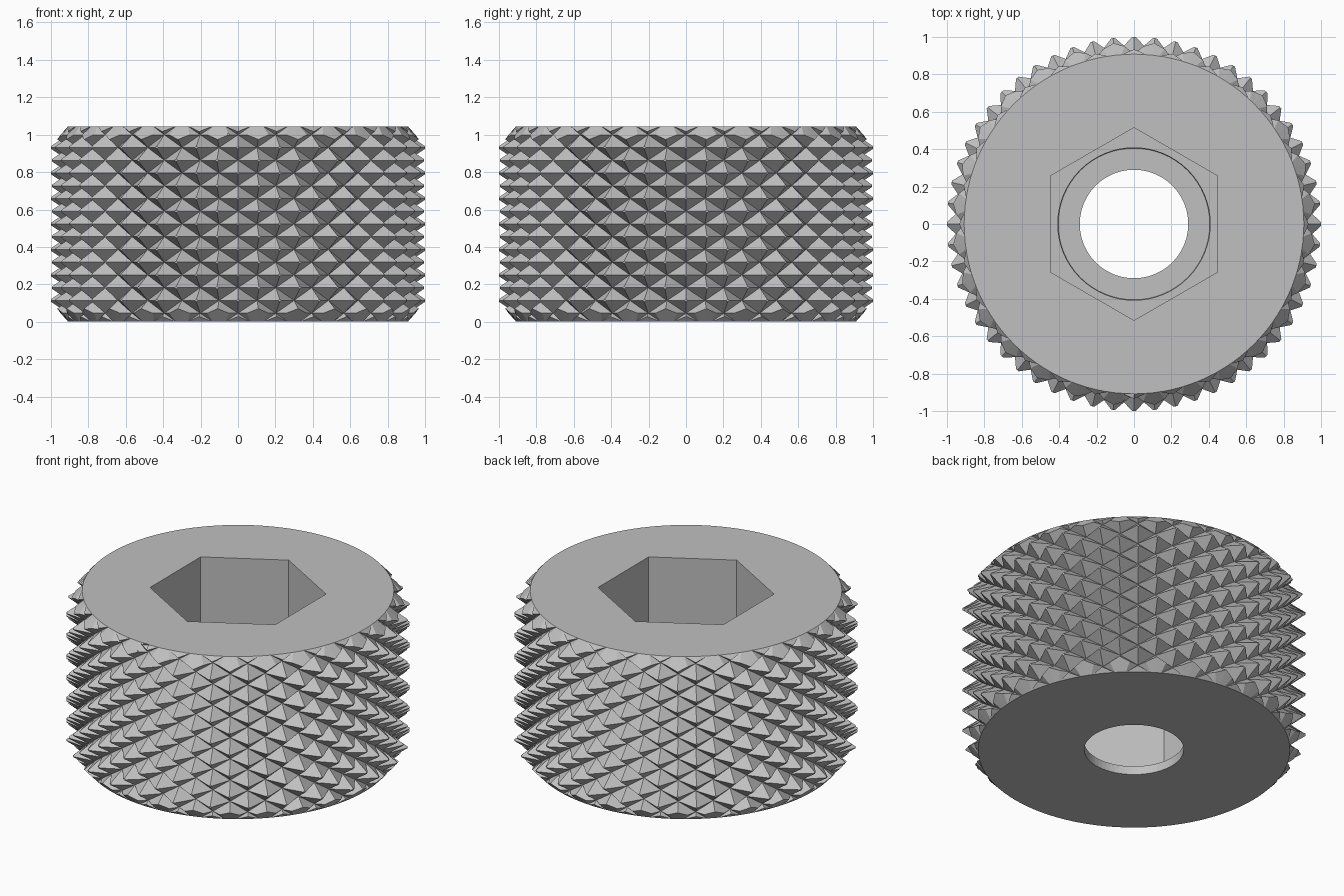
import bpy
import math

if "Cube" in bpy.data.objects:
    bpy.data.objects.remove(bpy.data.objects["Cube"])

HEIGHT = 1.045
R_OUT, R_VALLEY, R_PEAK = 1.0, 0.908, 1.01
TEETH, ROWS, PITCH = 28, 8, 0.1363
CHAMFER = 0.1
HEX_FLOOR, RING_FLOOR = 0.09, 0.055

steel = bpy.data.materials.new("plain grey")
steel.diffuse_color = (0.53, 0.53, 0.53, 1)
steel.use_nodes = True
steel.node_tree.nodes["Principled BSDF"].inputs["Base Color"].default_value = steel.diffuse_color


def make_object(name, verts, faces):
    mesh = bpy.data.meshes.new(name)
    mesh.from_pydata(verts, [], faces)
    mesh.materials.append(steel)
    obj = bpy.data.objects.new(name, mesh)
    bpy.context.collection.objects.link(obj)
    return obj


def lathe(name, profile, sides, start=0.0):
    """Solid of revolution from (radius, height) points, capped at both ends."""
    verts, faces = [], []
    for r, z in profile:
        for i in range(sides):
            a = start + math.tau * i / sides
            verts.append((r * math.cos(a), r * math.sin(a), z))
    for j in range(len(profile) - 1):
        for i in range(sides):
            k = (i + 1) % sides
            faces.append((j * sides + i, j * sides + k,
                          (j + 1) * sides + k, (j + 1) * sides + i))
    faces.append(tuple(reversed(range(sides))))
    top = (len(profile) - 1) * sides
    faces.append(tuple(range(top, top + sides)))
    return make_object(name, verts, faces)


def combine(target, cutter, operation):
    mod = target.modifiers.new(operation, 'BOOLEAN')
    mod.operation = operation
    mod.solver = 'EXACT'
    mod.object = cutter
    bpy.context.view_layer.objects.active = target
    bpy.ops.object.modifier_apply(modifier=mod.name)
    bpy.data.objects.remove(cutter, do_unlink=True)


# Knurled column: a checkerboard of peaks and valleys forming diamond pyramids
n = TEETH * 2
levels = ROWS * 2 + 1
z0 = (HEIGHT - ROWS * PITCH) / 2
verts, faces = [], []
for j in range(levels):
    for i in range(n):
        r = R_PEAK if (i + j) % 2 == 0 else R_VALLEY
        a = math.tau * i / n
        verts.append((r * math.cos(a), r * math.sin(a), z0 + j * PITCH / 2))
for j in range(levels - 1):
    for i in range(n):
        k = (i + 1) % n
        a, b = j * n + i, j * n + k
        c, d = b + n, a + n
        # split every cell along its valley-to-valley diagonal
        if (i + j) % 2 == 0:
            faces += [(a, b, d), (b, c, d)]
        else:
            faces += [(a, b, c), (a, c, d)]
faces.append(tuple(reversed(range(n))))
faces.append(tuple(range((levels - 1) * n, levels * n)))
nut = make_object("knurled_nut", verts, faces)

# Chamfered envelope that flattens the peaks and trims both ends
envelope = lathe("envelope", [(R_VALLEY, 0), (R_OUT, CHAMFER),
                              (R_OUT, HEIGHT - CHAMFER), (R_VALLEY, HEIGHT)], TEETH * 4)
combine(nut, envelope, 'INTERSECT')

# Hexagonal socket from the top
hexagon = lathe("hex_cutter", [(0.515, HEX_FLOOR), (0.515, HEIGHT + 0.2)], 6, math.pi / 6)
combine(nut, hexagon, 'DIFFERENCE')

# Shallow round recess in the socket floor
recess = lathe("recess_cutter", [(0.405, RING_FLOOR), (0.415, HEX_FLOOR + 0.1)], 64)
combine(nut, recess, 'DIFFERENCE')

# Through bore
bore = lathe("bore_cutter", [(0.29, -0.2), (0.29, 0.5)], 64)
combine(nut, bore, 'DIFFERENCE')
